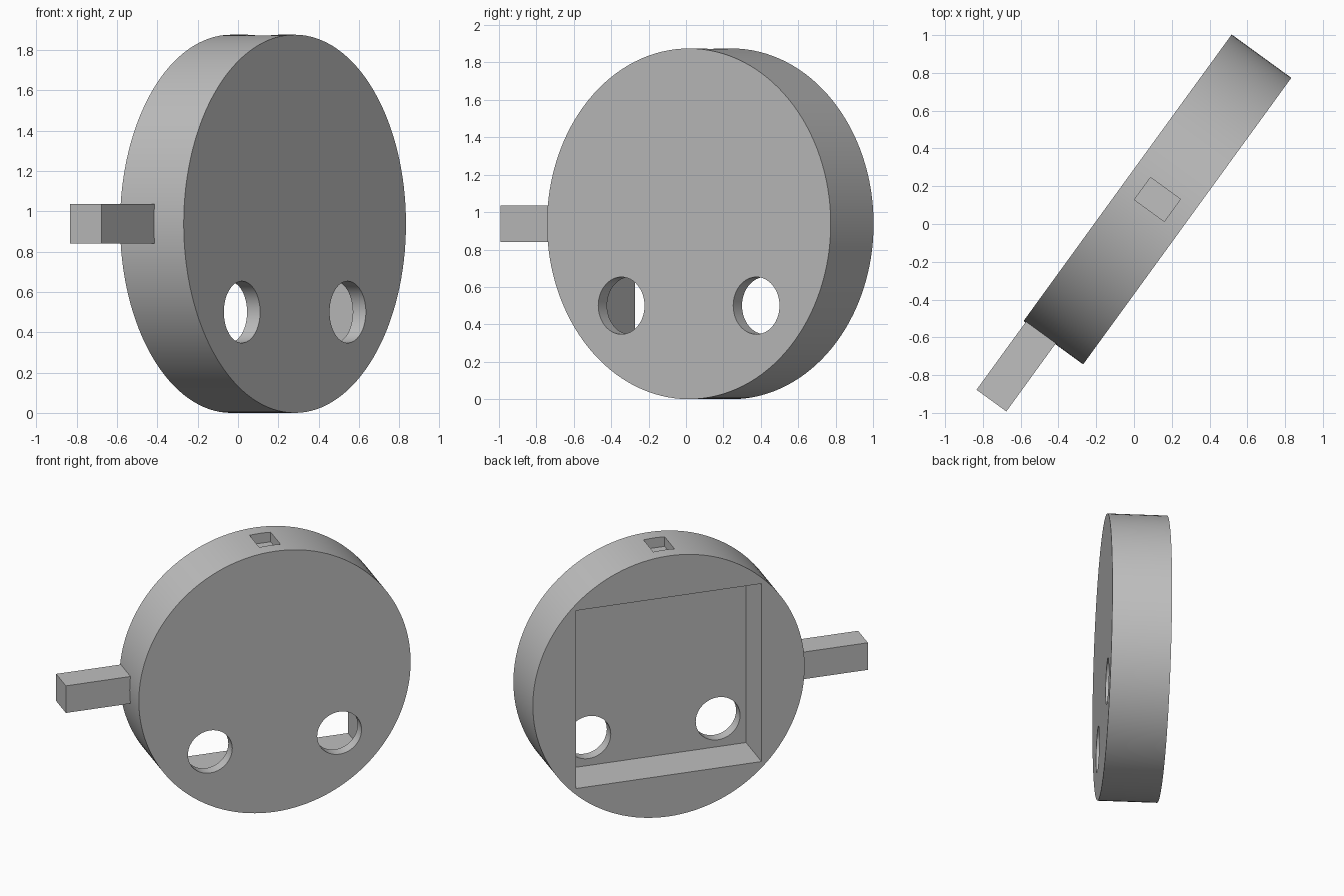
import bpy, bmesh, math
from mathutils import Matrix, Vector

if "Cube" in bpy.data.objects:
    bpy.data.objects.remove(bpy.data.objects["Cube"], do_unlink=True)

RADIUS, HALF_DEPTH = 0.9375, 0.195
# Local frame: disc centre at the origin, front face towards -y
FRAME = Matrix.Translation((0.124, 0.13, RADIUS)) @ Matrix.Rotation(math.radians(54), 4, "Z")

grey = bpy.data.materials.new("plain grey")
grey.use_nodes = True
COLOUR = (0.52, 0.52, 0.52, 1)
grey.diffuse_color = COLOUR
grey.node_tree.nodes["Principled BSDF"].inputs["Base Color"].default_value = COLOUR


def add_object(name, bm):
    mesh = bpy.data.meshes.new(name)
    bm.to_mesh(mesh)
    bm.free()
    mesh.materials.append(grey)
    obj = bpy.data.objects.new(name, mesh)
    obj.matrix_world = FRAME
    bpy.context.collection.objects.link(obj)
    return obj


def box(name, low, high):
    low, high = Vector(low), Vector(high)
    bm = bmesh.new()
    bmesh.ops.create_cube(bm, size=1, matrix=Matrix.Translation((low + high) / 2)
                          @ Matrix.Diagonal((high - low).to_4d()))
    return add_object(name, bm)


def cylinder(name, x, z, radius, y0, y1, segments):
    bm = bmesh.new()
    place = Matrix.Translation((x, (y0 + y1) / 2, z)) @ Matrix.Rotation(math.pi / 2, 4, "X")
    bmesh.ops.create_cone(bm, cap_ends=True, segments=segments, radius1=radius,
                          radius2=radius, depth=y1 - y0, matrix=place)
    return add_object(name, bm)


# Round body
body = cylinder("disc_body", 0, 0, RADIUS, -HALF_DEPTH, HALF_DEPTH, 128)

# Square pocket in the back, shallow socket in the top, two round eye holes
cutters = [
    box("back_pocket_cutter", (-0.64, -0.115, -0.64), (0.64, 0.4, 0.64)),
    box("top_socket_cutter", (-0.073, -0.098, RADIUS - 0.072), (0.073, 0.098, 1.1)),
]
for side, name in ((-1, "right_eye_cutter"), (1, "left_eye_cutter")):
    cutters.append(cylinder(name, side * 0.446, -0.4375, 0.153, -0.4, 0, 64))

bpy.context.view_layer.update()
bpy.ops.object.select_all(action="DESELECT")
bpy.context.view_layer.objects.active = body
body.select_set(True)
for cutter in cutters:
    cutter.hide_render = True
    cut = body.modifiers.new(cutter.name, "BOOLEAN")
    cut.operation = "DIFFERENCE"
    cut.solver = "EXACT"
    cut.object = cutter
    bpy.ops.object.modifier_apply(modifier=cut.name)
for cutter in cutters:
    bpy.data.objects.remove(cutter, do_unlink=True)
bpy.ops.object.shade_smooth_by_angle(angle=math.radians(30))

# Square side peg, sunk slightly into the rim
box("side_peg", (-1.378, -0.0125, -0.0975), (-0.88, 0.1825, 0.0975))
